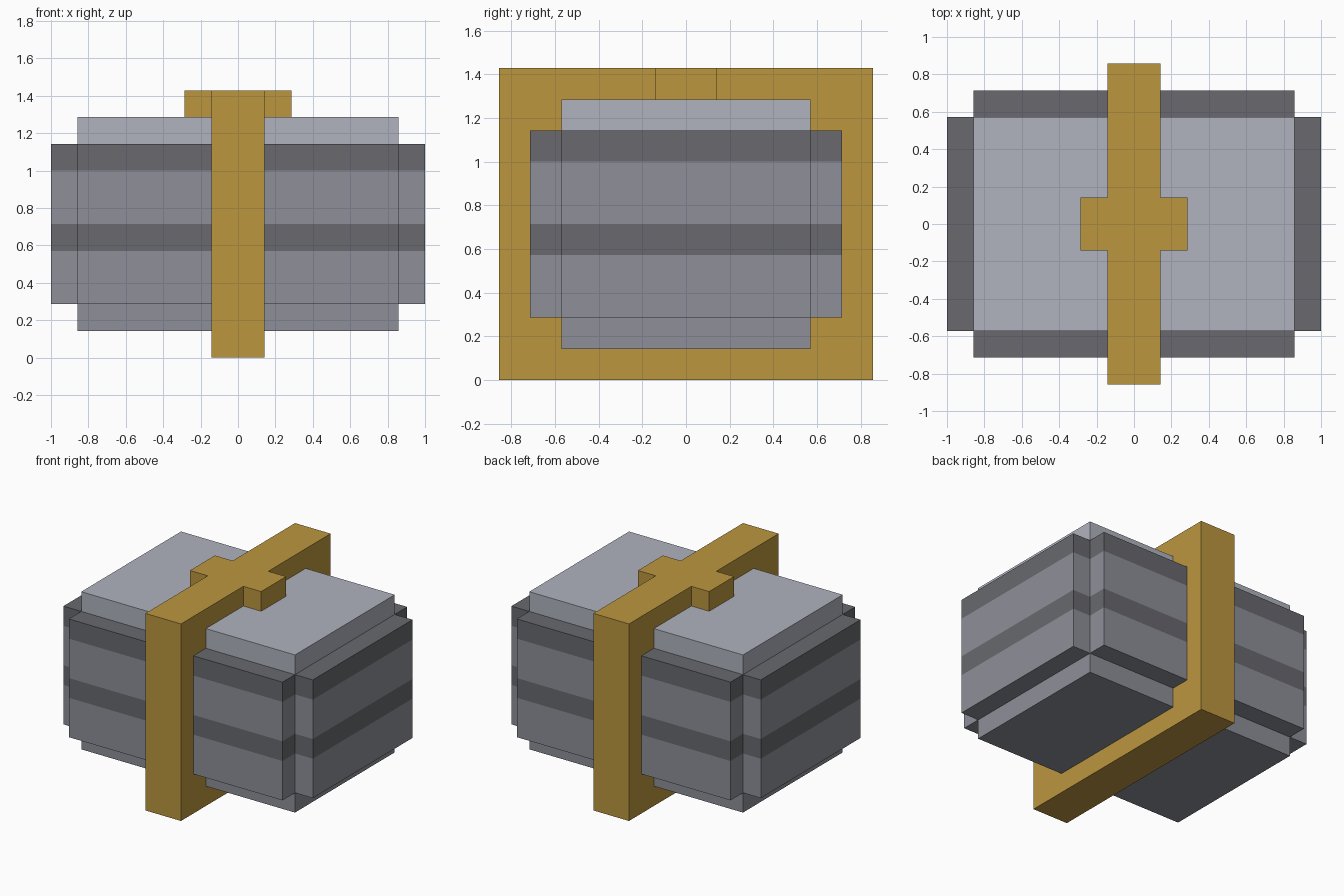
import bpy
import bmesh

U = 1 / 7  # one modelling unit; the chest is 14 units wide

if "Cube" in bpy.data.objects:
    bpy.data.objects.remove(bpy.data.objects["Cube"], do_unlink=True)


def srgb(hex_code):
    """Convert a hex colour to linear RGBA."""
    parts = [int(hex_code[i:i + 2], 16) / 255 for i in (0, 2, 4)]
    return [c / 12.92 if c <= 0.04045 else ((c + 0.055) / 1.055) ** 2.4
            for c in parts] + [1]


def material(name, hex_code):
    mat = bpy.data.materials.new(name)
    mat.use_nodes = True
    mat.diffuse_color = srgb(hex_code)
    bsdf = mat.node_tree.nodes["Principled BSDF"]
    bsdf.inputs["Base Color"].default_value = srgb(hex_code)
    return mat


gold = material("gold", "BC963F")
light_grey = material("light grey", "B1B3BF")
mid_grey = material("mid grey", "8D8F98")
dark_grey = material("dark grey", "68696E")


def prism(name, outline, levels, mats, rule=None):
    """Extrude an outline upward through the levels, colouring faces by rule."""
    bm = bmesh.new()
    rings = [[bm.verts.new((x * U, y * U, z * U)) for x, y in outline]
             for z in levels]
    n = len(outline)
    bm.faces.new(rings[0])
    bm.faces.new(rings[-1])
    for low, high in zip(rings, rings[1:]):
        for i in range(n):
            j = (i + 1) % n
            bm.faces.new((low[i], low[j], high[j], high[i]))
    bmesh.ops.recalc_face_normals(bm, faces=bm.faces)
    if rule:
        for face in bm.faces:
            face.material_index = rule(face.calc_center_median().z / U)
    mesh = bpy.data.meshes.new(name)
    bm.to_mesh(mesh)
    bm.free()
    for mat in mats:
        mesh.materials.append(mat)
    obj = bpy.data.objects.new(name, mesh)
    bpy.context.collection.objects.link(obj)
    return obj


def rect(x0, x1, y):
    return [(x0, -y), (x1, -y), (x1, y), (x0, y)]


def notched(x, y):
    """Rectangle with a one-unit square notch at each corner."""
    a, b = x - 1, y - 1
    return [(a, -y), (a, -b), (x, -b), (x, b), (a, b), (a, y),
            (-a, y), (-a, b), (-x, b), (-x, -b), (-a, -b), (-a, -y)]


# Body with notched corners and two dark bands
prism("chest_body", notched(7, 5), (2, 4, 5, 7, 8), [mid_grey, dark_grey],
      lambda z: int(4 < z < 5 or z > 7))

# Stepped base and lid
prism("chest_base", rect(-6, 6, 4), (1, 2), [mid_grey])
prism("chest_lid", rect(-6, 6, 4), (8, 9), [light_grey])

# Gold strap around the middle, with a clasp on each side at the top
prism("strap", rect(-1, 1, 6), (0, 10), [gold])
for name, x0 in (("left_clasp", 1), ("right_clasp", -2)):
    prism(name, rect(x0, x0 + 1, 1), (9, 10), [gold])
